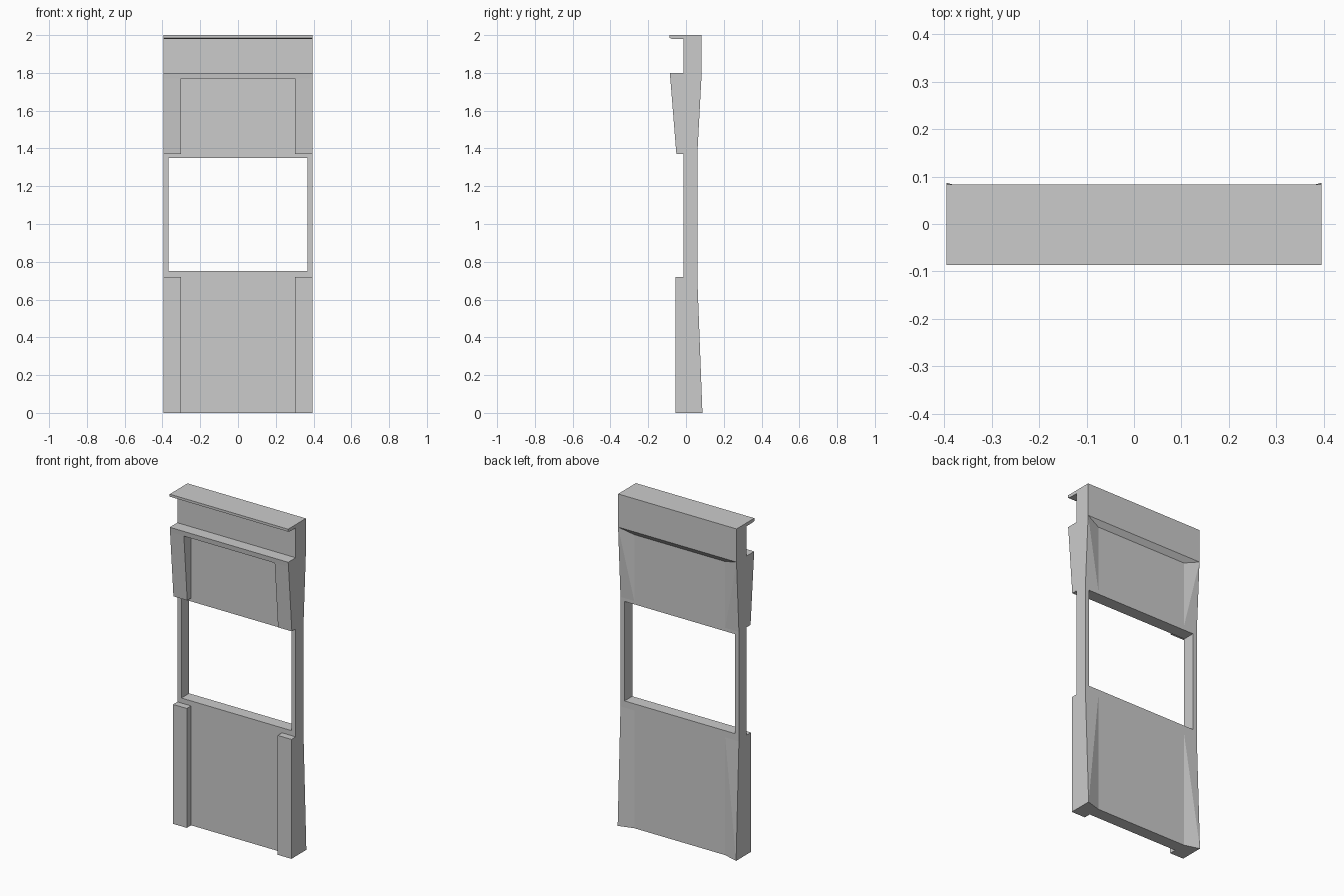
import bpy, bmesh

if "Cube" in bpy.data.objects:
    bpy.data.objects.remove(bpy.data.objects["Cube"])

W = 0.395          # half width
P = 0.303          # inner edge of the side pillars
FRONT, BACK = -0.014, 0.06


def make_object(name, bm, mirror=False):
    bmesh.ops.recalc_face_normals(bm, faces=bm.faces[:])
    mesh = bpy.data.meshes.new(name)
    bm.to_mesh(mesh)
    bm.free()
    obj = bpy.data.objects.new(name, mesh)
    bpy.context.collection.objects.link(obj)
    if mirror:
        mod = obj.modifiers.new("mirror", 'MIRROR')
        mod.use_mirror_merge = False
    return obj


def prism(name, profile, x0, x1, mirror=False):
    """Extrude a (y, z) side profile from x0 to x1."""
    bm = bmesh.new()
    face = bm.faces.new([bm.verts.new((x0, y, z)) for y, z in profile])
    ext = bmesh.ops.extrude_face_region(bm, geom=[face])
    verts = [g for g in ext["geom"] if isinstance(g, bmesh.types.BMVert)]
    bmesh.ops.translate(bm, verts=verts, vec=(x1 - x0, 0, 0))
    return make_object(name, bm, mirror)


def hull(name, points):
    """Mirrored convex wedge through a few points."""
    bm = bmesh.new()
    for p in points:
        bm.verts.new(p)
    bmesh.ops.convex_hull(bm, input=bm.verts[:])
    bmesh.ops.dissolve_limit(bm, angle_limit=0.002, verts=bm.verts[:], edges=bm.edges[:])
    return make_object(name, bm, True)


# Main panel with top lip and header ledge
panel = prism("door_panel", [
    (FRONT, 0), (BACK, 0), (BACK, 1.77), (0.083, 1.80), (0.083, 2.0),
    (-0.087, 2.0), (-0.087, 1.985), (-0.075, 1.98), (FRONT, 1.98),
    (FRONT, 1.80), (-0.086, 1.80), (-0.083, 1.77), (FRONT, 1.77)], -W, W)

# Window opening
cutter = prism("window_cutter", [(-0.3, 0.75), (0.3, 0.75), (0.3, 1.35), (-0.3, 1.35)],
               -0.368, 0.368)
cutter.hide_render = True
mod = panel.modifiers.new("window", 'BOOLEAN')
mod.operation = 'DIFFERENCE'
mod.solver = 'EXACT'
mod.object = cutter
bpy.context.view_layer.objects.active = panel
bpy.ops.object.modifier_apply(modifier=mod.name)
bpy.data.objects.remove(cutter)

# Front pillars, below and above the window
prism("lower_pillars", [(FRONT, 0), (-0.055, 0), (-0.055, 0.72), (FRONT, 0.72)], P, W, True)
prism("upper_pillars", [(FRONT, 1.37), (-0.051, 1.37), (-0.083, 1.77), (FRONT, 1.77)], P, W, True)

# Back corner flares
hull("lower_back_flares", [
    (P, BACK, 0), (W, BACK, 0), (W, 0.087, 0), (P, BACK, 0.71), (W, BACK, 0.71)])
hull("upper_back_flares", [
    (P, BACK, 1.37), (W, BACK, 1.37), (P, BACK, 1.77), (W, BACK, 1.77),
    (W, 0.081, 1.77), (W, 0.083, 1.80)])
